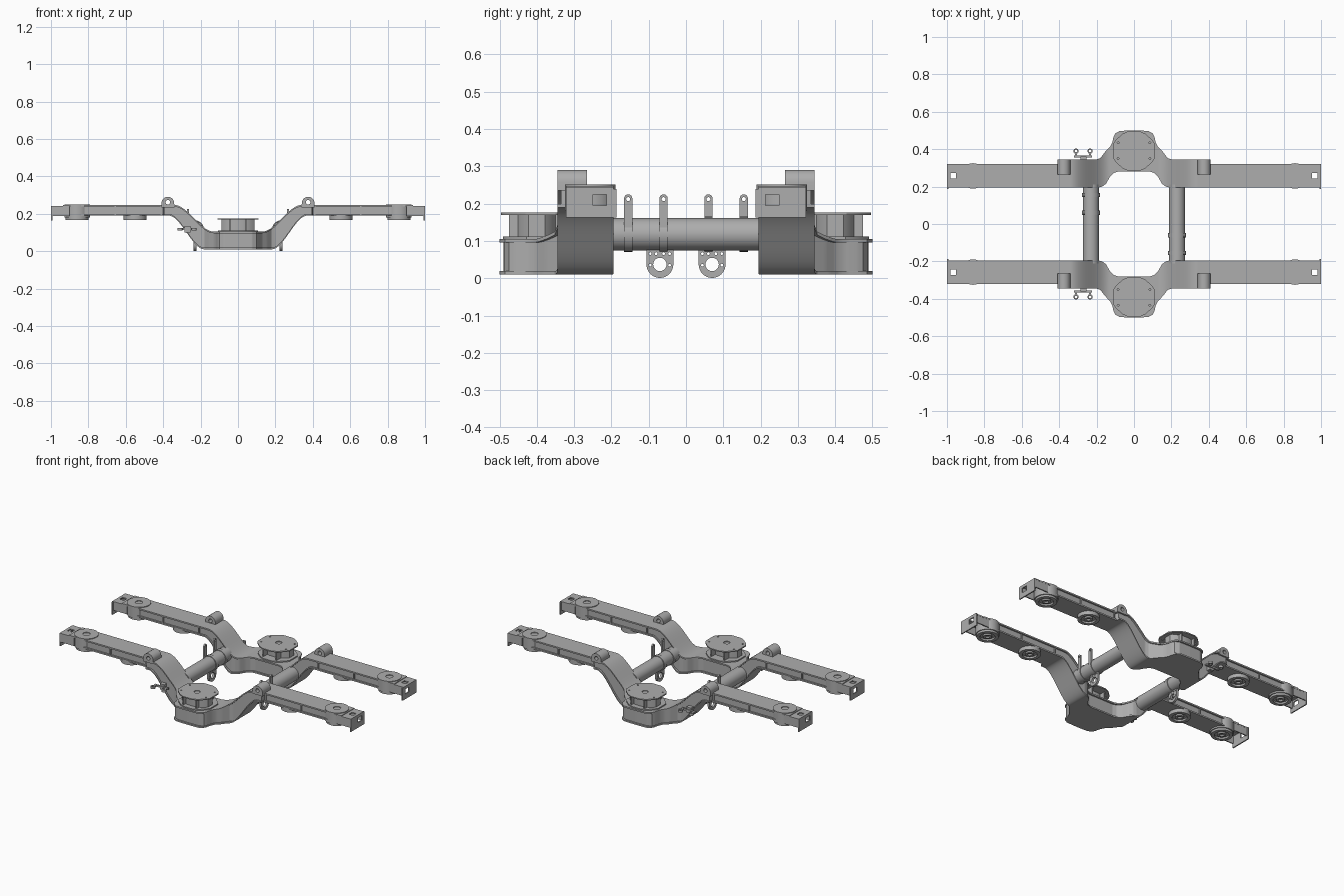
import bpy, bmesh, math
from mathutils import Matrix

if "Cube" in bpy.data.objects:
    bpy.data.objects.remove(bpy.data.objects["Cube"], do_unlink=True)

grey = bpy.data.materials.new("cast steel grey")
grey.use_nodes = True
STEEL = (0.42, 0.42, 0.42, 1)
grey.diffuse_color = STEEL
grey.node_tree.nodes["Principled BSDF"].inputs["Base Color"].default_value = STEEL

BEAM_Y = 0.257
# Columns send a plate's own u, v and thickness axes to the model's axes
PLANES = {
    "xy": Matrix.Identity(4),
    "yz": Matrix(((0, 0, 1, 0), (1, 0, 0, 0), (0, 1, 0, 0), (0, 0, 0, 1))),
    "xz": Matrix(((1, 0, 0, 0), (0, 0, -1, 0), (0, 1, 0, 0), (0, 0, 0, 1))),
}


def add(name, mesh, mirror=""):
    """Link a finished mesh, smooth its round faces and mirror it."""
    mesh.materials.clear()
    mesh.materials.append(grey)
    mesh.polygons.foreach_set("use_smooth", [True] * len(mesh.polygons))
    mesh.set_sharp_from_angle(angle=math.radians(30))
    ob = bpy.data.objects.new(name, mesh)
    bpy.context.collection.objects.link(ob)
    if mirror:
        mod = ob.modifiers.new("Mirror", "MIRROR")
        mod.use_axis = ["x" in mirror, "y" in mirror, False]
        mod.use_mirror_merge = False
    return ob


def circle(u, v, r, n=28, start=0, sweep=2 * math.pi):
    steps = n if sweep > 6 else n - 1
    return [(u + r * math.cos(start + sweep * i / steps),
             v + r * math.sin(start + sweep * i / steps)) for i in range(n)]


def rect(u0, u1, v0, v1):
    return [(u0, v0), (u1, v0), (u1, v1), (u0, v1)]


def plate(name, plane, loops, low, high, mirror=""):
    """Extrude an outline, with any holes, between two depths."""
    curve = bpy.data.curves.new(name, "CURVE")
    curve.dimensions = "2D"
    curve.fill_mode = "BOTH"
    curve.extrude = (high - low) / 2
    for loop in loops:
        spline = curve.splines.new("POLY")
        spline.points.add(len(loop) - 1)
        spline.use_cyclic_u = True
        for point, (u, v) in zip(spline.points, loop):
            point.co = (u, v, 0, 1)
    temp = bpy.data.objects.new(name + " curve", curve)
    bpy.context.collection.objects.link(temp)
    bpy.context.view_layer.update()
    graph = bpy.context.evaluated_depsgraph_get()
    mesh = bpy.data.meshes.new_from_object(temp.evaluated_get(graph))
    bpy.data.objects.remove(temp, do_unlink=True)
    middle = (low + high) / 2
    if plane == "xz":
        middle = -middle
    bm = bmesh.new()
    bm.from_mesh(mesh)
    bmesh.ops.transform(bm, matrix=PLANES[plane] @ Matrix.Translation((0, 0, middle)),
                        verts=bm.verts)
    bmesh.ops.remove_doubles(bm, verts=bm.verts, dist=1e-5)
    bmesh.ops.recalc_face_normals(bm, faces=bm.faces)
    bm.to_mesh(mesh)
    bm.free()
    return add(name, mesh, mirror)


def ramp(x, x0, x1, a, b):
    t = min(max((x - x0) / (x1 - x0), 0), 1)
    return a + (b - a) * t * t * (3 - 2 * t)


def along(x, keys):
    for (x0, a), (x1, b) in zip(keys, keys[1:]):
        if x <= x1:
            return a + (b - a) * (x - x0) / (x1 - x0)
    return keys[-1][1]


INNER = [(0, .28), (.085, .28), (.11, .272), (.13, .25), (.15, .215), (.17, .2), (.19, .195), (2, .195)]
OUTER = [(0, .5), (.075, .498), (.1, .485), (.11, .465), (.116, .435), (.13, .41),
         (.155, .385), (.18, .352), (.2, .345), (.395, .345), (.4, .322), (2, .322)]


def section(x):
    a = abs(x)
    return (along(a, INNER), along(a, OUTER),
            ramp(a, .18, .37, .01, .19), ramp(a, .13, .34, .105, .247))


def loft(name, span, shape):
    """Sweep a rectangular section along x, from inner, outer, low, high."""
    xs = [i * .005 for i in range(-81, 82)]
    xs = [-span] + xs + [span]
    bm = bmesh.new()
    rings = []
    for x in xs:
        y0, y1, z0, z1 = shape(*section(x))
        rings.append([bm.verts.new((x, y, z)) for y, z in rect(y0, y1, z0, z1)])
    for a, b in zip(rings, rings[1:]):
        for i in range(4):
            j = (i + 1) % 4
            bm.faces.new((a[i], a[j], b[j], b[i]))
    bm.faces.new(rings[0])
    bm.faces.new(rings[-1])
    bmesh.ops.recalc_face_normals(bm, faces=bm.faces)
    mesh = bpy.data.meshes.new(name)
    bm.to_mesh(mesh)
    bm.free()
    return add(name, mesh, "y")


# Side frames: welded box with overhanging top and bottom plates
loft("side_frame_web", .86, lambda a, b, lo, hi: (a + .01, b - .01, lo + .004, hi - .004))
loft("side_frame_top_plate", .935, lambda a, b, lo, hi: (a, b, hi - .009, hi))
loft("side_frame_bottom_plate", .86, lambda a, b, lo, hi: (a, b, lo, lo + .009))

# Arm stiffeners and spring seats
for x in (.41, .655):
    plate("arm_stiffener", "yz", [rect(.198, .319, .195, .24)], x - .004, x + .004, "xy")
plate("end_boss", "xy", [circle(.86, BEAM_Y, .068, 40), circle(.86, BEAM_Y, .021)], .18, .251, "xy")
plate("end_boss_core", "xy", [circle(.86, BEAM_Y, .022)], .19, .24, "xy")
for x in (.55, .86):
    plate("spring_seat", "xy", [circle(x, BEAM_Y, .062, 40), circle(x, BEAM_Y, .042)], .167, .192, "xy")
    plate("spring_seat_floor", "xy", [circle(x, BEAM_Y, .044)], .178, .19, "xy")
    plate("spring_seat_hub", "xy", [circle(x, BEAM_Y, .024), circle(x, BEAM_Y, .013)], .168, .18, "xy")

# Frame ends: bracket with square openings
plate("end_top_plate", "xy", [rect(.9, 1, .195, .322), rect(.952, .982, .242, .272)], .236, .243, "xy")
plate("end_plate", "yz", [rect(.187, .322, .163, .24), rect(.213, .25, .195, .225)], .993, 1, "xy")
plate("end_side_plate", "xz", [rect(.9, .995, .188, .24)], .314, .321, "xy")
plate("end_inner_plate", "xz", [rect(.9, .995, .188, .24)], .196, .203, "xy")

# Rounded lugs above the shoulders
lug = [(.41, .235)] + circle(.375, .257, .034, 16, 0, math.pi) + [(.34, .235)]
plate("shoulder_lug", "xz", [lug, circle(.375, .262, .012, 16)], .265, .345, "xy")

# Central pedestals with bolted seats
half = [(.11, .35), (.11, .43), (.095, .452), (.06, .483), (.03, .496)]
seat = half + [(-x, y) for x, y in reversed(half)]
low_half = [(.03, .284), (.06, .297), (.095, .328)]
seat += [(-x, y) for x, y in reversed(low_half)] + low_half
bolts = [circle(x, y, .005, 10) for x in (-.085, .085) for y in (.35, .435)]
plate("pedestal_seat", "xy", [seat, circle(0, .4, .018)] + bolts, .169, .176, "y")
plate("pedestal_pin", "xy", [circle(0, .4, .019)], .15, .172, "y")
plate("pedestal_base", "xy", [[(x * .98, .39 + (y - .39) * .95) for x, y in seat]], .1, .112, "y")
plate("pedestal_body", "xy", [[(x * .8, .4 + (y - .39) * .55) for x, y in seat]], .1, .17, "y")
for x in (-.045, .045):
    plate("pedestal_rib", "yz", [rect(.31, .475, .1, .17)], x - .004, x + .004, "y")

# Cross tubes with their brackets, turned half round from one side to the other
for s in (-1, 1):
    x, z = .23 * s, .118
    plate("cross_tube", "xz", [circle(x, z, .043, 40)], -.21, .21)
    for y in (.06, .155):
        y *= -s
        plate("tube_band", "xz", [circle(x, z, .047, 40)], y - .011, y + .011)
        tab = [(y - .011, .12), (y + .011, .12)] + circle(y, .214, .011, 10, 0, math.pi)
        edge = x + .038 * s
        plate("pin_tab", "yz", [tab, circle(y, .212, .0055, 14)], edge - .005, edge + .005)
    y = -.07 * s
    ear = [(y + .036, .085)] + circle(y, .037, .036, 20, 0, -math.pi) + [(y - .036, .085)]
    holes = [circle(y, .037, .018, 20)]
    holes += [circle(y + dx, dz, .004, 8) for dx in (-.026, .026) for dz in (.035, .066)]
    holes += [circle(y + dx, .066, .004, 8) for dx in (-.01, .01)]
    plate("hanging_ear", "yz", [ear] + holes, x - .007, x + .007)

# Small pipe clips on one end's slopes
plate("clip_bar", "xz", [rect(-.32, -.225, .113, .123)], .355, .366, "y")
plate("clip_stem", "xz", [rect(-.285, -.255, .1, .135)], .335, .36, "y")
for x in (-.31, -.235):
    plate("clip_prong", "xy", [rect(x - .005, x + .005, .36, .385)], .113, .123, "y")
    plate("clip_eye", "xy", [circle(x, .39, .014, 16), circle(x, .39, .007, 12)], .111, .125, "y")
